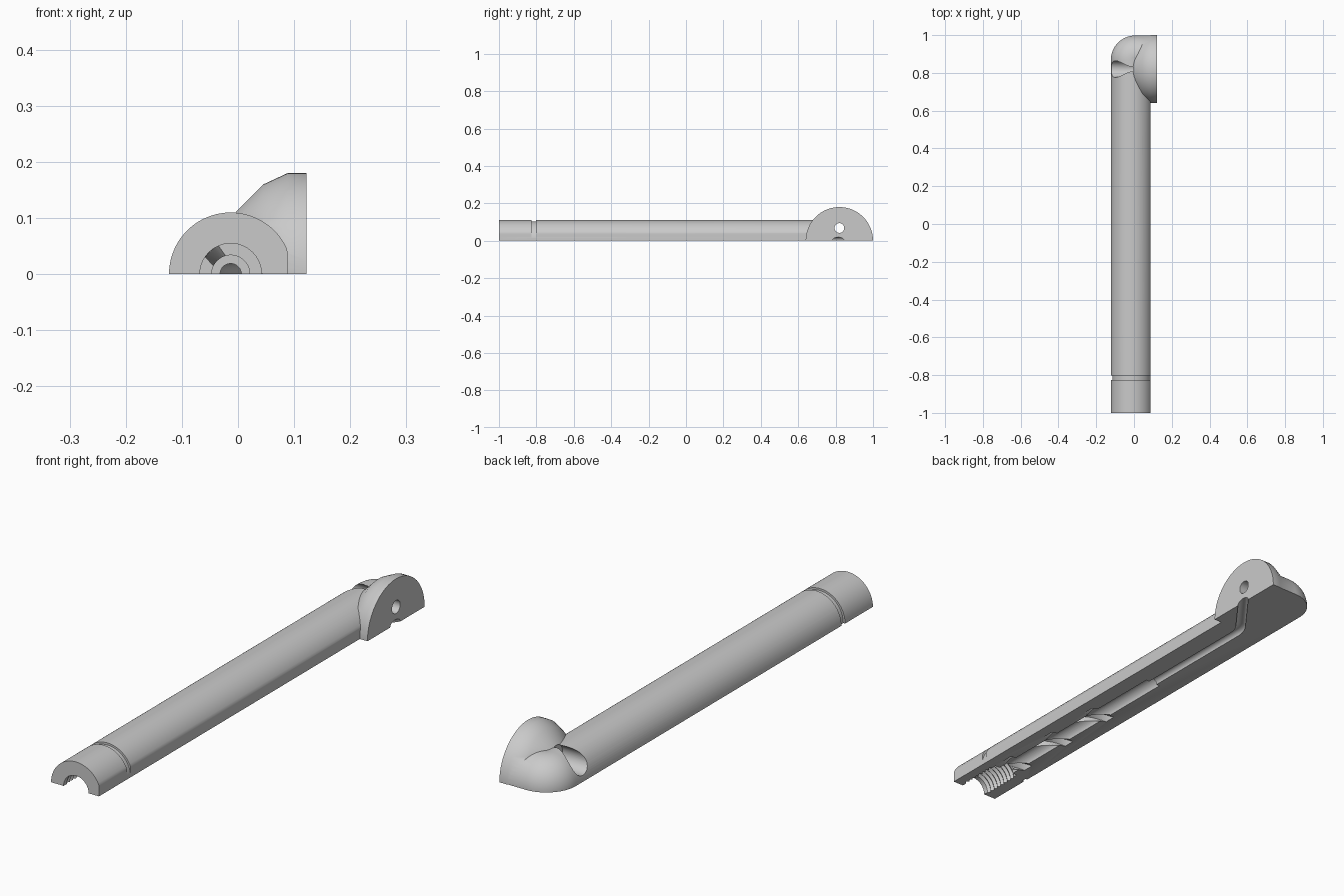
import bpy, bmesh
from math import sin, cos, pi, radians
from mathutils import Vector

X, Y, Z = Vector((1, 0, 0)), Vector((0, 1, 0)), Vector((0, 0, 1))
AXIS_X = -0.013      # centre line of the tube
TUBE_R = 0.11
HEAD_Y = 0.82        # centre of the round head
FLAT_X = 0.088       # flat side of the tube

if "Cube" in bpy.data.objects:
    bpy.data.objects.remove(bpy.data.objects["Cube"], do_unlink=True)


def to_object(name, bm):
    bmesh.ops.recalc_face_normals(bm, faces=bm.faces)
    mesh = bpy.data.meshes.new(name)
    bm.to_mesh(mesh)
    bm.free()
    obj = bpy.data.objects.new(name, mesh)
    bpy.context.collection.objects.link(obj)
    return obj


def loft(name, rings):
    """Closed solid through rings of equal vertex count."""
    bm = bmesh.new()
    rings = [[bm.verts.new(p) for p in ring] for ring in rings]
    for r, s in zip(rings, rings[1:]):
        for k in range(len(r)):
            n = (k + 1) % len(r)
            bm.faces.new((r[k], r[n], s[n], s[k]))
    bm.faces.new(rings[0])
    bm.faces.new(rings[-1])
    return to_object(name, bm)


def revolve(name, origin, axis, side, profile, steps=70):
    """Solid from (distance along axis, radius) pairs; ends are flat discs."""
    origin, other = Vector(origin), axis.cross(side)
    angles = [2 * pi * k / steps for k in range(steps)]
    return loft(name, [[origin + axis * t + (side * cos(a) + other * sin(a)) * r
                        for a in angles] for t, r in profile])


def sweep(name, path, radius, sides, up):
    """Capped tube that follows a path."""
    rings = []
    angles = [2 * pi * (k + 0.5) / sides for k in range(sides)]
    for i, p in enumerate(path):
        ahead = path[min(i + 1, len(path) - 1)] - path[max(i - 1, 0)]
        a = ahead.cross(up).normalized()
        b = a.cross(ahead).normalized()
        rings.append([p + (a * cos(t) + b * sin(t)) * radius for t in angles])
    return loft(name, rings)


def combine(target, tool, operation):
    tool.hide_render = True
    mod = target.modifiers.new("combine", "BOOLEAN")
    mod.operation, mod.solver, mod.object = operation, "EXACT", tool
    bpy.context.view_layer.objects.active = target
    bpy.ops.object.modifier_apply(modifier=mod.name)
    bpy.data.objects.remove(tool, do_unlink=True)


def body_outline(angle):
    """Plan of the tube and its elbow at one height of the round section."""
    d, z = TUBE_R * cos(angle), TUBE_R * sin(angle)
    bend, corner_y = 0.02, 0.868
    side_x, stub_y = min(AXIS_X + d, FLAT_X), corner_y + bend
    plan = [(side_x, -1), (side_x, stub_y - d),
            (0.1, stub_y - d), (0.1, stub_y + d)]
    for i in range(17):
        a = pi / 2 + pi / 2 * i / 16
        plan.append((AXIS_X + bend + (bend + d) * cos(a),
                     corner_y + (bend + d) * sin(a)))
    plan.append((AXIS_X - d, -1))
    return [Vector((x, y, z)) for x, y in plan]


# Long tube with a flat side and a rounded elbow at the back
handle = loft("handle_half",
              [body_outline(radians(-89 + 178 * i / 41)) for i in range(42)])

# Round head with a tapered back
head = revolve("head", (0, HEAD_Y, 0), X, Z, [
    (-0.06, 0.055), (-0.005, 0.11), (0.045, 0.16),
    (FLAT_X, 0.18), (0.122, 0.18)])
combine(handle, head, "UNION")

# Shallow ring groove near the front
ring = revolve("groove_cutter", (AXIS_X, 0, 0), Y, Z,
               [(-0.825, 0.15), (-0.802, 0.15)])
core = revolve("groove_core", (AXIS_X, 0, 0), Y, Z,
               [(-0.9, 0.102), (-0.7, 0.102)])
combine(ring, core, "DIFFERENCE")
combine(handle, ring, "DIFFERENCE")

# Stepped bore with thread ridges at the mouth
thread = []
for i in range(8):
    y = -0.98 + i * 0.02
    thread += [(y, 0.055), (y + 0.01, 0.064)]
bore = revolve("bore_cutter", (AXIS_X, 0, 0), Y, Z,
               [(-1.05, 0.055)] + thread +
               [(-0.82, 0.055), (-0.8, 0.055), (-0.8, 0.034), (0.1, 0.034)],
               steps=46)
combine(handle, bore, "DIFFERENCE")

# Narrow channel that bends and leaves through the head at a slant
bend_r, bend_y, slant = 0.1, 0.602, radians(37)
path = [Vector((AXIS_X, 0.05, 0))]
for i in range(9):
    a = slant * i / 8
    path.append(Vector((AXIS_X + bend_r * (1 - cos(a)),
                        bend_y + bend_r * sin(a), 0)))
path.append(path[-1] + Vector((sin(slant), cos(slant), 0)) * 0.26)
combine(handle, sweep("channel_cutter", path, 0.019, 24, Z), "DIFFERENCE")

# Steep spiral slots inside the bore
for start, last in ((-0.98, 195), (-0.73, 195), (-0.48, 195), (-0.23, 20)):
    path = []
    for i in range(25):
        a = radians(-15 + (last + 15) * i / 24)
        path.append(Vector((AXIS_X + 0.042 * cos(a), start + 0.25 * a / pi,
                            0.042 * sin(a))))
    combine(handle, sweep("slot_cutter", path, 0.0184, 4, Y), "DIFFERENCE")

# Screw hole through the head and its wide counterbore
screw = revolve("screw_cutter", (0, HEAD_Y, 0.068), X, Z,
                [(-0.2, 0.044), (0.0, 0.044), (0.0, 0.026), (0.2, 0.026)],
                steps=46)
combine(handle, screw, "DIFFERENCE")

# Keep the upper half only and close the cut
bm = bmesh.new()
bm.from_mesh(handle.data)
cut = bmesh.ops.bisect_plane(bm, geom=bm.verts[:] + bm.edges[:] + bm.faces[:],
                             dist=1e-6, plane_co=(0, 0, 0), plane_no=(0, 0, 1),
                             clear_inner=True)
rim = [e for e in cut["geom_cut"] if isinstance(e, bmesh.types.BMEdge)]
bmesh.ops.triangle_fill(bm, edges=rim, use_beauty=True, normal=(0, 0, -1))
bmesh.ops.recalc_face_normals(bm, faces=bm.faces)
bm.to_mesh(handle.data)
bm.free()

# Plain grey finish
grey = bpy.data.materials.new("grey")
grey.use_nodes = True
colour = (0.59, 0.59, 0.59, 1)
grey.diffuse_color = colour
grey.node_tree.nodes["Principled BSDF"].inputs["Base Color"].default_value = colour
handle.data.materials.clear()
handle.data.materials.append(grey)

bpy.ops.object.select_all(action="DESELECT")
handle.select_set(True)
bpy.context.view_layer.objects.active = handle
bpy.ops.object.shade_smooth_by_angle(angle=radians(30))
